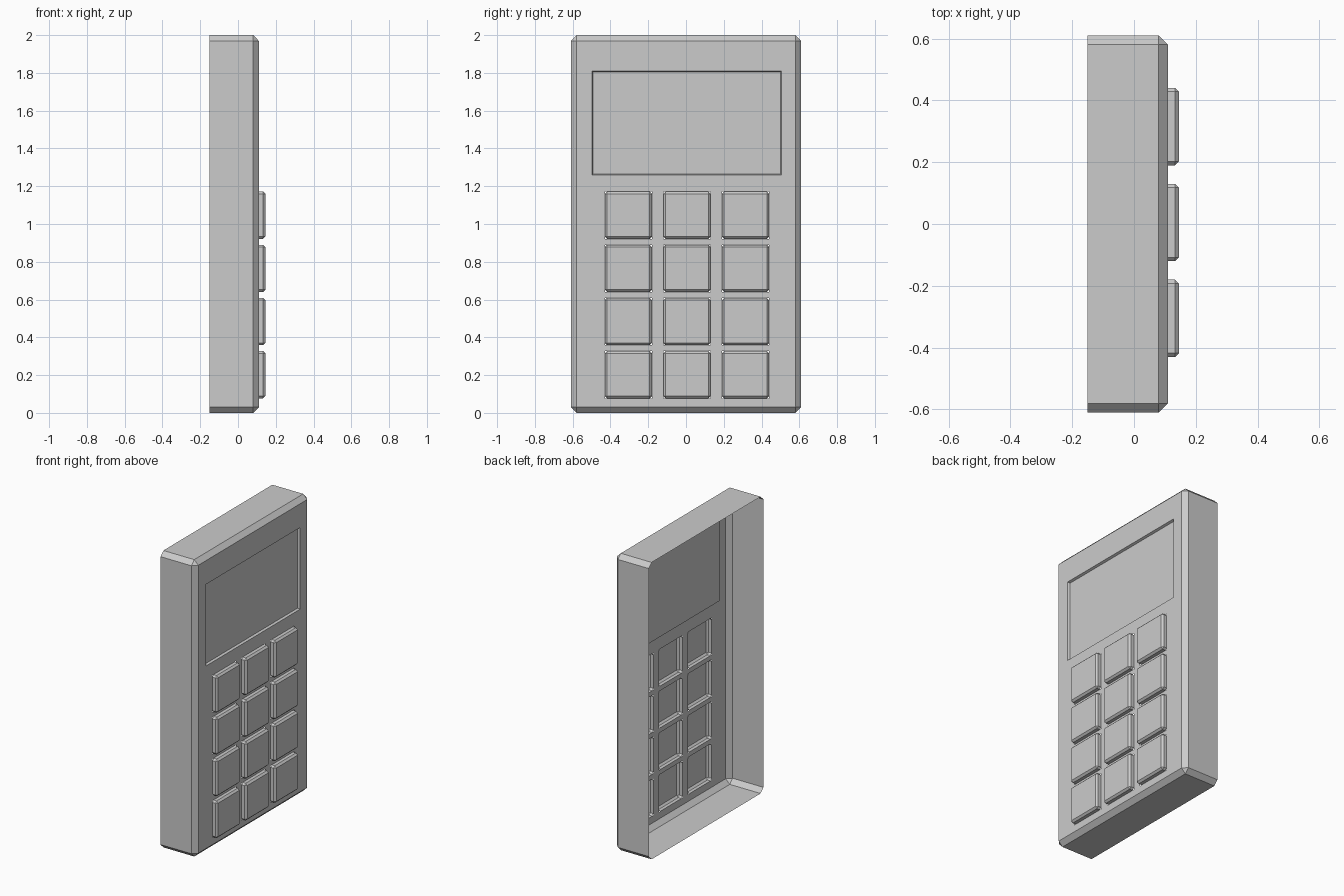
import bpy, bmesh
from mathutils import Vector, Matrix

if "Cube" in bpy.data.objects:
    bpy.data.objects.remove(bpy.data.objects["Cube"])

FRONT = 0.11                                   # x of the face panel
KEY = 0.25                                     # key width and height
KEY_Y = [0.005 + 0.31 * i for i in (-1, 0, 1)]
KEY_Z = [0.202 + 0.2815 * i for i in range(4)]
SCREEN = (-0.497, 0.505, 1.26, 1.81)           # y0, y1, z0, z1


def open_box(x0, x1, y0, y1, z0, z1, chamfer):
    """Thin shell box open towards -x, every other edge chamfered."""
    bm = bmesh.new()
    size = Matrix.Diagonal((x1 - x0, y1 - y0, z1 - z0, 1))
    mid = Matrix.Translation(((x0 + x1) / 2, (y0 + y1) / 2, (z0 + z1) / 2))
    bmesh.ops.create_cube(bm, size=1, matrix=mid @ size)
    back = [f for f in bm.faces if f.normal.x < -0.9]
    bmesh.ops.delete(bm, geom=back, context='FACES_ONLY')
    rim = [e for e in bm.edges if not e.is_boundary]
    bmesh.ops.bevel(bm, geom=rim, offset=chamfer, segments=1, affect='EDGES')
    bm.normal_update()
    return bm


def to_mesh(name, bm):
    me = bpy.data.meshes.new(name)
    bm.to_mesh(me)
    bm.free()
    return me


def add(name, me, loc=(0, 0, 0)):
    ob = bpy.data.objects.new(name, me)
    ob.location = loc
    bpy.context.collection.objects.link(ob)
    return ob


# Casing: chamfered shell, face panel cut into cells so openings can be removed
bm = open_box(-0.15, FRONT, -0.61, 0.61, 0, 2, 0.03)
cuts = [(1, c + s * KEY / 2) for c in KEY_Y for s in (-1, 1)]
cuts += [(2, c + s * KEY / 2) for c in KEY_Z for s in (-1, 1)]
cuts += [(1, v) for v in SCREEN[:2]] + [(2, v) for v in SCREEN[2:]]


def panel_faces():
    return [f for f in bm.faces if f.normal.x > 0.99]


for axis, value in cuts:
    point, normal = Vector((0, 0, 0)), Vector((0, 0, 0))
    point[axis], normal[axis] = value, 1
    faces = panel_faces()
    geom = set(faces)
    for f in faces:
        geom.update(f.edges)
        geom.update(f.verts)
    bmesh.ops.bisect_plane(bm, geom=list(geom), plane_co=point, plane_no=normal)
    bm.normal_update()


def is_opening(f):
    c = f.calc_center_median()
    key = (any(abs(c.y - y) < KEY / 2 for y in KEY_Y)
           and any(abs(c.z - z) < KEY / 2 for z in KEY_Z))
    return key or (SCREEN[0] < c.y < SCREEN[1] and SCREEN[2] < c.z < SCREEN[3])


bmesh.ops.delete(bm, geom=[f for f in panel_faces() if is_opening(f)], context='FACES')
add("casing", to_mesh("casing", bm))

# Keys: hollow chamfered caps filling the openings
h = KEY / 2
key_mesh = to_mesh("key", open_box(0, 0.035, -h, h, -h, h, 0.012))
for r, z in enumerate(KEY_Z):
    for c, y in enumerate(KEY_Y):
        add(f"key_{r + 1}_{c + 1}", key_mesh, (FRONT, y, z))

# Screen: shallow sunken panel with a sloped border
y0, y1, z0, z1 = SCREEN
bm = bmesh.new()
face = bm.faces.new([bm.verts.new((FRONT, y, z))
                     for y, z in ((y0, z0), (y1, z0), (y1, z1), (y0, z1))])
bm.normal_update()
bmesh.ops.inset_individual(bm, faces=[face], thickness=0.008, depth=-0.015)
add("screen", to_mesh("screen", bm))
